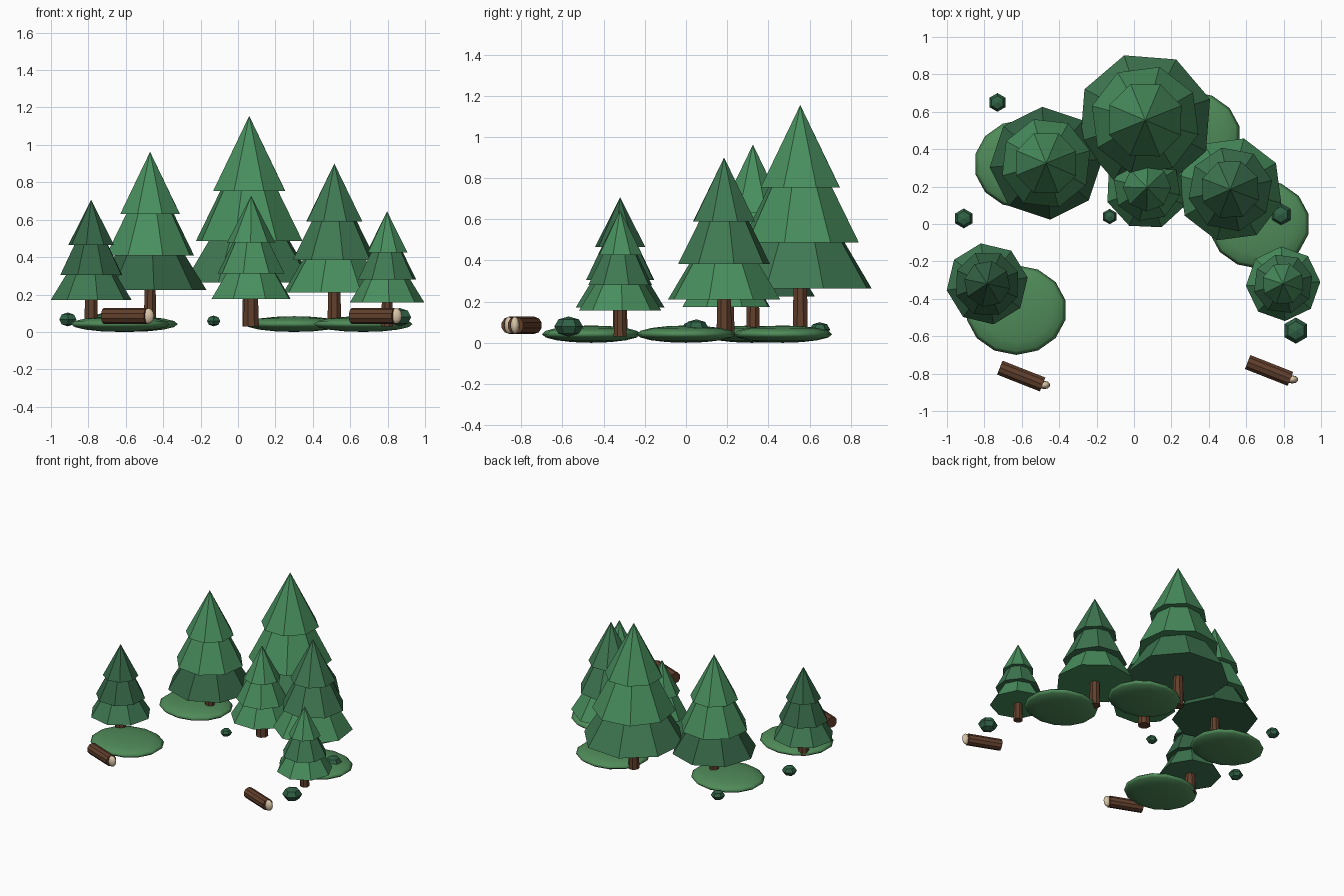
import bpy, bmesh
from math import radians, cos, sin, pi
from mathutils import Matrix

if "Cube" in bpy.data.objects:
    bpy.data.objects.remove(bpy.data.objects["Cube"])


def mat(name, rgb):
    m = bpy.data.materials.new(name)
    m.diffuse_color = (*rgb, 1)
    m.use_nodes = True
    m.node_tree.nodes["Principled BSDF"].inputs["Base Color"].default_value = m.diffuse_color
    return m


DARK = mat("dark_needles", (0.035, 0.13, 0.06))
MID = mat("mid_needles", (0.05, 0.19, 0.085))
LIGHT = mat("light_needles", (0.065, 0.27, 0.11))
BARK = mat("bark", (0.12, 0.05, 0.025))
WOOD = mat("cut_wood", (0.68, 0.55, 0.38))
MOSS = mat("moss", (0.08, 0.26, 0.10))
BUSH = mat("bush_leaves", (0.03, 0.12, 0.06))


def finish(bm, name, material, matrix, smooth=False):
    me = bpy.data.meshes.new(name)
    bm.transform(matrix)
    for f in bm.faces:
        f.smooth = smooth
    bm.to_mesh(me)
    bm.free()
    me.materials.append(material)
    ob = bpy.data.objects.new(name, me)
    bpy.context.collection.objects.link(ob)
    return ob


def lathe(name, material, sides, profile, loc, phase=0.0):
    """Closed prism / cone from (radius, z) rings; radius 0 makes a tip."""
    bm = bmesh.new()
    rings = []
    for r, z in profile:
        if r == 0:
            rings.append([bm.verts.new((0, 0, z))])
            continue
        rings.append([bm.verts.new((r * cos(phase + 2 * pi * i / sides),
                                    r * sin(phase + 2 * pi * i / sides), z))
                      for i in range(sides)])
    bm.faces.new(rings[0][::-1])
    for a, b in zip(rings, rings[1:]):
        for i in range(sides):
            j = (i + 1) % sides
            bm.faces.new((a[i], a[j], b[0]) if len(b) == 1
                         else (a[i], a[j], b[j], b[i]))
    if len(rings[-1]) > 1:
        bm.faces.new(rings[-1])
    return finish(bm, name, material, Matrix.Translation(loc))


def ellipsoid(name, material, seg, rings, loc, size, smooth):
    bm = bmesh.new()
    bmesh.ops.create_uvsphere(bm, u_segments=seg, v_segments=rings, radius=1)
    m = Matrix.Translation(loc) @ Matrix.Diagonal((*size, 1))
    return finish(bm, name, material, m, smooth)


GROUND = 0.03


def tree(label, x, y, top, phases, mats, trunk_r):
    h = top - GROUND
    loc = (x, y, GROUND)
    levels = (0.208, 0.406, 0.643, 1.0)
    radii = (0.324, 0.262, 0.185)
    lathe(label + "_trunk", BARK, 8,
          [(trunk_r, 0), (trunk_r * 0.85, 0.3 * h)], loc, pi / 8)
    for i, part in enumerate(("lower", "middle", "upper")):
        r, z0, z1 = radii[i] * h, levels[i] * h, levels[i + 1] * h
        if i < 2:
            # tier narrows under the tier above and runs on a little inside it
            r1 = radii[i + 1] * h * 0.77
            slope = (r1 - r) / (z1 - z0)
            e = 0.06 * h
            prof = [(r, z0), (r1 + slope * e, z1 + e)]
        else:
            prof = [(r, z0), (0, z1)]
        lathe(f"{label}_{part}_branches", mats[i], 8, prof, loc,
              radians(phases[i]))


# pine trees
tree("tall_pine", 0.06, 0.555, 1.155, (18, 30, 22), (MID, LIGHT, LIGHT), 0.04)
tree("left_back_pine", -0.47, 0.325, 0.963, (4, 16, 22), (DARK, LIGHT, LIGHT), 0.036)
tree("right_back_pine", 0.515, 0.185, 0.90, (30, 12, 24), (LIGHT, MID, MID), 0.04)
tree("left_front_pine", -0.785, -0.32, 0.706, (9, 21, 33), (MID, DARK, DARK), 0.04)
tree("centre_pine", 0.07, 0.195, 0.727, (20, 32, 44), (LIGHT, LIGHT, LIGHT), 0.045)
tree("right_front_pine", 0.797, -0.32, 0.645, (3, 15, 27), (LIGHT, MID, LIGHT), 0.034)

# flat mossy mounds
for i, (x, y) in enumerate([(-0.585, 0.32), (-0.63, -0.46), (0.30, 0.47), (0.67, 0.0)]):
    ellipsoid(f"moss_mound_{i + 1}", MOSS, 14, 8, (x, y, 0.042),
              (0.27, 0.24, 0.042), True)

# small faceted bushes
for i, (x, y, r) in enumerate([(-0.73, 0.65, 0.05), (-0.91, 0.03, 0.053),
                               (-0.13, 0.04, 0.041), (0.785, 0.05, 0.06),
                               (0.865, -0.57, 0.07)]):
    ellipsoid(f"bush_{i + 1}", BUSH, 6, 4, (x, y, GROUND + 0.7 * r),
              (r, r, 0.7 * r), False)

# fallen logs with a pale cut end
for label, x, y in (("left", -0.603, -0.813), ("right", 0.722, -0.783)):
    log = lathe(label + "_log", BARK, 10, [(0.042, -0.123), (0.042, 0.123)], (0, 0, 0))
    log.data.transform(Matrix.Translation((x, y, 0.085))
                       @ Matrix.Rotation(radians(-21.5), 4, 'Z')
                       @ Matrix.Rotation(radians(90), 4, 'Y'))
    ellipsoid(label + "_log_cut_end", WOOD, 10, 6, (x + 0.124, y - 0.048, 0.085),
              (0.032, 0.022, 0.042), True)
